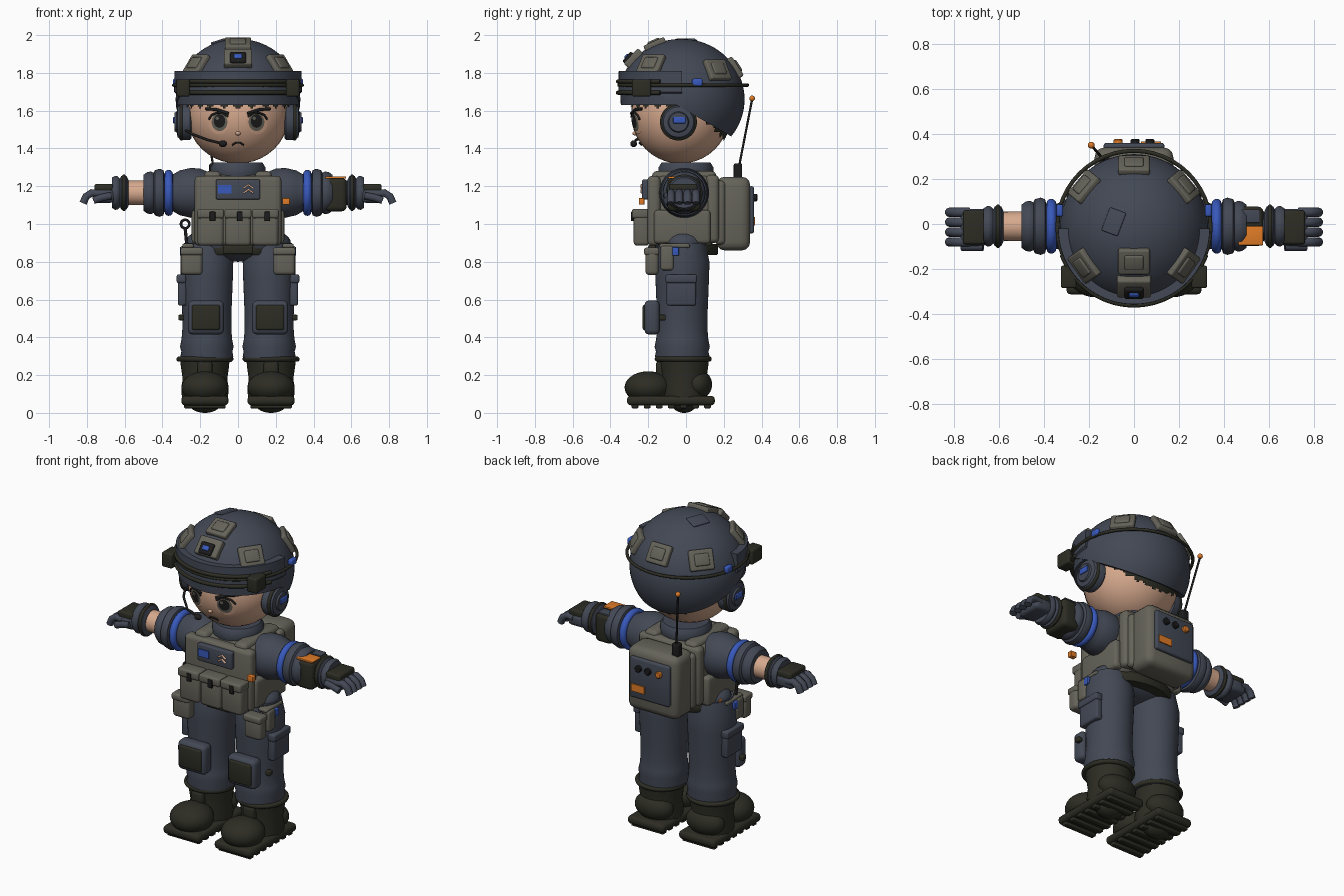
import bpy, bmesh, math
from mathutils import Vector, Matrix

cube = bpy.data.objects.get("Cube")
if cube:
    bpy.data.objects.remove(cube)


def material(name, *rgb):
    m = bpy.data.materials.new(name)
    m.use_nodes = True
    m.diffuse_color = (*rgb, 1)
    m.node_tree.nodes["Principled BSDF"].inputs["Base Color"].default_value = (*rgb, 1)
    return m


NAVY = material("navy cloth", .055, .065, .09)
TAN = material("khaki gear", .13, .125, .1)
OLIVE = material("dark olive", .026, .026, .018)
BLACK = material("black", .012, .012, .012)
SKIN = material("skin", .68, .4, .27)
BLUE = material("blue", .04, .1, .5)
ORANGE = material("orange", .75, .2, .02)


def finish(name, bm, mat):
    bmesh.ops.recalc_face_normals(bm, faces=bm.faces)
    me = bpy.data.meshes.new(name)
    bm.to_mesh(me)
    bm.free()
    me.materials.append(mat)
    me.polygons.foreach_set("use_smooth", [True] * len(me.polygons))
    me.set_sharp_from_angle(angle=math.radians(40))
    ob = bpy.data.objects.new(name, me)
    bpy.context.collection.objects.link(ob)
    return ob


def box(name, loc, size, mat, bevel=.01, rot=None):
    bm = bmesh.new()
    bmesh.ops.create_cube(bm, size=1, matrix=Matrix.Diagonal((*size, 1)))
    if bevel:
        bmesh.ops.bevel(bm, geom=bm.edges[:], offset=min(bevel, min(size) * .45),
                        segments=3, profile=.5, affect='EDGES')
    turn = rot.to_matrix().to_4x4() if rot else Matrix()
    bm.transform(Matrix.Translation(loc) @ turn)
    return finish(name, bm, mat)


def sphere(loc, radii, u=48, v=28):
    bm = bmesh.new()
    bmesh.ops.create_uvsphere(bm, u_segments=u, v_segments=v, radius=1,
                              matrix=Matrix.Translation(loc) @ Matrix.Diagonal((*radii, 1)))
    return bm


def ball(name, loc, radii, mat):
    return finish(name, sphere(loc, radii, 32, 20), mat)


def lathe(name, prof, mat, loc=(0, 0, 0), axis='Z', scale=(1, 1, 1), closed=False,
          start=0, arc=360, steps=48):
    """Revolve (radius, height) points about an axis; partial arcs get end caps."""
    if not closed:
        prof = [(0, prof[0][1])] + prof + [(0, prof[-1][1])]
    bm, full, rows = bmesh.new(), arc == 360, []
    for i in range(steps if full else steps + 1):
        a = math.radians(start + arc * i / steps)
        rows.append([bm.verts.new((r * math.cos(a), r * math.sin(a), h)) for r, h in prof])
    n = len(prof)
    for i in range(steps):
        p, q = rows[i], rows[(i + 1) % len(rows)]
        for j in range(n if closed else n - 1):
            k = (j + 1) % n
            bm.faces.new((p[j], q[j], q[k], p[k]))
    if not full:
        bm.faces.new(rows[0])
        bm.faces.new(rows[-1])
    bmesh.ops.remove_doubles(bm, verts=bm.verts, dist=1e-5)
    for v in bm.verts:
        x, y, z = v.co
        v.co = {'X': (z, x, y), 'Y': (y, z, x), 'Z': (x, y, z)}[axis]
    bm.transform(Matrix.Translation(loc) @ Matrix.Diagonal((*scale, 1)))
    return finish(name, bm, mat)


def ring(name, loc, major, minor, mat, axis='Z', scale=(1, 1, 1), **kw):
    prof = [(major + minor * math.cos(t * math.tau / 12), minor * math.sin(t * math.tau / 12))
            for t in range(12)]
    return lathe(name, prof, mat, loc, axis, scale, closed=True, **kw)


def tube(name, pts, radius, mat):
    cu = bpy.data.curves.new(name, 'CURVE')
    cu.dimensions, cu.bevel_depth, cu.bevel_resolution, cu.use_fill_caps = '3D', radius, 3, True
    sp = cu.splines.new('POLY')
    sp.points.add(len(pts) - 1)
    for p, co in zip(sp.points, pts):
        p.co = (*co, 1)
    sp.use_smooth = True
    cu.materials.append(mat)
    ob = bpy.data.objects.new(name, cu)
    bpy.context.collection.objects.link(ob)


# Head and face
HEAD, HEAD_R = Vector((0, -.03, 1.58)), Vector((.27, .26, .26))
ball("head", HEAD, HEAD_R, SKIN)


def on_face(x, z, lift=.004):
    d = 1 - (x / HEAD_R.x) ** 2 - ((z - HEAD.z) / HEAD_R.z) ** 2
    return Vector((x, HEAD.y - HEAD_R.y * math.sqrt(d) - lift, z))


def face_disc(name, x, z, rx, rz, mat, lift):
    bm = bmesh.new()
    bmesh.ops.create_circle(bm, cap_ends=True, cap_tris=True, segments=24, radius=1)
    for v in bm.verts:
        v.co = on_face(x + v.co.x * rx, z + v.co.y * rz, lift)
    finish(name, bm, mat)


for s in (-1, 1):
    face_disc("eye", s * .1, 1.535, .055, .06, SKIN, .004)
    face_disc("iris", s * .098, 1.54, .042, .048, TAN, .006)
    face_disc("pupil", s * .098, 1.545, .03, .036, BLACK, .008)
    face_disc("eye_glint", s * .098 - .012, 1.56, .009, .009, TAN, .0095)
    tube("eyelash", [on_face(s * (.1 + .055 * math.cos(t)), 1.545 + .045 * math.sin(t))
                     for t in (.2, .8, 1.4, 2, 2.6)], .006, BLACK)
    tube("eyebrow", [on_face(s * x, z) for x, z in ((.05, 1.585), (.11, 1.605), (.17, 1.61))],
         .008, BLACK)
ball("nose", on_face(0, 1.48, 0), (.014, .014, .011), SKIN)
tube("mouth", [on_face(x, z) for x, z in ((-.03, 1.418), (-.012, 1.43), (.012, 1.43), (.03, 1.418))],
     .005, BLACK)

# Hair with a jagged hairline
bm = sphere(HEAD, HEAD_R * 1.035, 128, 80)
low = []
for v in bm.verts:
    jag = .06 * abs((math.atan2(v.co.x, v.co.y) * 4) % 1 - .5)
    if v.co.z < min(1.6, 1.6 - 1.05 * (v.co.y - .03)) + jag:
        low.append(v)
bmesh.ops.delete(bm, geom=low, context='VERTS')
finish("hair", bm, OLIVE)

# Helmet shell, cut along a sloping lower edge
HELM, HELM_R = Vector((0, -.025, 1.66)), Vector((.33, .335, .32))
bm = sphere(HELM, HELM_R, 64, 40)
cut = bmesh.ops.bisect_plane(bm, geom=bm.verts[:] + bm.edges[:] + bm.faces[:],
                             plane_co=(0, -.05, 1.63), plane_no=(0, .5, .87), clear_inner=True)
bmesh.ops.holes_fill(bm, edges=[e for e in cut["geom_cut"] if isinstance(e, bmesh.types.BMEdge)])
finish("helmet_shell", bm, NAVY)
brim = [(.26, 1.63), (.325, 1.63), (.328, 1.69), (.338, 1.7), (.336, 1.81), (.26, 1.81)]
lathe("helmet_brim", brim, NAVY, (0, -.02, 0), closed=True, start=180, arc=180)
ring("helmet_strap", (0, -.015, 1.735), .34, .009, OLIVE)
for z in (1.695, 1.755):
    ring("goggle_rail", (0, -.02, z), .34, .011, OLIVE, start=200, arc=140)
for s in (-1, 1):
    box("rail_bracket", (s * .29, -.235, 1.72), (.07, .1, .09), OLIVE)
    box("strap_clip", (s * .33, .06, 1.75), (.03, .055, .04), BLUE)


def helmet_plate(name, x, y, size, mat, lift=0):
    d = Vector((x, y - HELM.y, 0))
    d.z = HELM_R.z * math.sqrt(1 - (d.x / HELM_R.x) ** 2 - (d.y / HELM_R.y) ** 2)
    n = Vector([d[i] / HELM_R[i] ** 2 for i in range(3)]).normalized()
    box(name, HELM + d + n * lift, size, mat, .01, n.to_track_quat('Z', 'Y'))


for x, y in ((0, -.165), (-.22, -.185), (.22, -.185), (-.22, .165), (.22, .165), (0, .26)):
    helmet_plate("helmet_pad", x, y, (.14, .12, .035), TAN)
    helmet_plate("helmet_pad_center", x, y, (.085, .07, .02), TAN, .016)
helmet_plate("front_mount", 0, -.275, (.15, .11, .05), TAN)
helmet_plate("mount_socket", 0, -.285, (.085, .07, .05), BLACK, .015)
helmet_plate("mount_tab", 0, -.285, (.045, .03, .02), BLUE, .037)
helmet_plate("top_patch", -.09, .01, (.11, .08, .012), NAVY)

# Headset
for s in (-1, 1):
    cup = [(.085, .245), (.095, .255), (.095, .3), (.08, .32), (.055, .325), (.05, .335)]
    lathe("ear_cup", cup, NAVY, (0, -.04, 1.54), 'X', (s, 1, 1))
    ring("ear_cup_rim", (s * .3, -.04, 1.54), .088, .01, OLIVE, 'X')
    box("ear_cup_tab", (s * .337, -.035, 1.55), (.012, .065, .035), BLUE, .004)
tube("mic_boom", [(-.285, -.1, 1.5), (-.24, -.19, 1.475), (-.16, -.265, 1.445), (-.08, -.275, 1.425)],
     .007, BLACK)
ball("microphone", (-.08, -.277, 1.425), (.022, .018, .018), BLACK)

# Torso, collar, vest
lathe("collar", [(.12, 1.2), (.145, 1.26), (.145, 1.3), (.13, 1.325)], NAVY)
ball("pelvis", (0, -.015, .9), (.28, .155, .1), NAVY)
lathe("belt", [(.24, .835), (.25, .845), (.25, .885), (.24, .895)], OLIVE, scale=(.95, .68, 1))
box("belt_buckle", (0, -.18, .865), (.16, .04, .05), OLIVE)
box("vest_body", (0, -.01, 1.07), (.42, .32, .38), TAN, .05)
box("vest_front", (0, -.17, 1.07), (.46, .07, .37), TAN, .025)
box("vest_back", (0, .14, 1.08), (.42, .07, .36), TAN, .025)
for s in (-1, 1):
    box("shoulder_strap", (s * .135, -.01, 1.245), (.09, .34, .07), TAN, .025)
    box("side_wrap", (s * .215, -.02, .985), (.06, .3, .18), TAN, .02)
for i in (-1, 0, 1):
    x = i * .145
    box("ammo_pouch", (x, -.235, .975), (.138, .085, .18), TAN, .02)
    box("pouch_flap", (x, -.242, 1.055), (.142, .09, .05), TAN, .012)
    box("pouch_buckle", (x + .01, -.285, 1.04), (.03, .014, .05), BLACK, .004)
box("chest_panel", (0, -.215, 1.183), (.235, .035, .105), NAVY, .008)
box("chest_patch", (-.07, -.235, 1.185), (.07, .009, .045), BLUE, 0)
for z in (1.175, 1.2):
    tube("chevron", [(.03, -.235, z - .01), (.055, -.235, z + .007), (.08, -.235, z - .01)], .005, SKIN)
box("chest_light", (.255, -.235, 1.12), (.04, .03, .035), ORANGE, .004)
ring("carabiner", (-.28, -.1, 1), .022, .007, BLACK, 'Y')
tube("carabiner_strap", [(-.28, -.1, .98), (-.27, -.1, .88)], .009, BLACK)

# Backpack radio
box("backpack", (0, .25, 1.055), (.35, .18, .39), TAN, .045)
box("backpack_frame", (0, .18, 1.06), (.38, .06, .34), TAN, .025)
box("radio_panel", (0, .345, 1.075), (.27, .03, .25), NAVY, .012)
for x, mat in ((.07, BLACK), (.005, BLACK), (-.07, ORANGE)):
    lathe("radio_knob", [(.02, 0), (.02, .015), (.015, .02)], mat, (x, .358, 1.14), 'Y')
box("radio_label", (.075, .362, 1.015), (.09, .009, .045), ORANGE, 0)
box("antenna_base", (-.13, .275, 1.28), (.045, .045, .08), BLACK, .008)
tube("antenna", [(-.13, .28, 1.3), (-.19, .35, 1.66)], .006, BLACK)
ball("antenna_tip", (-.19, .35, 1.665), (.015, .015, .015), ORANGE)

# Arms and gloved hands
sleeve = [(.1, .13), (.128, .2), (.132, .25), (.118, .31), (.1, .34), (.1, .39), (.12, .395),
          (.127, .415), (.12, .44), (.106, .447), (.113, .46), (.11, .48), (.095, .5)]
cuff = [(.07, .58), (.088, .59), (.092, .605), (.088, .618), (.076, .625), (.088, .637),
        (.09, .65), (.08, .668)]
ARM = (0, -.01, 1.165)
for s in (-1, 1):
    flip = (s, 1, 1)
    lathe("sleeve", sleeve, NAVY, ARM, 'X', flip)
    ring("arm_band", (s * .367, -.01, 1.165), .1, .022, BLUE, 'X')
    lathe("forearm", [(.066, .48), (.064, .6)], SKIN if s < 0 else NAVY, ARM, 'X', flip)
    lathe("glove_cuff", cuff, NAVY, ARM, 'X', flip)
    ring("cuff_strap", (s * .604, -.01, 1.165), .087, .01, OLIVE, 'X')
    box("palm", (s * .71, -.015, 1.15), (.12, .165, .075), NAVY, .025)
    box("hand_guard", (s * .71, -.015, 1.19), (.1, .15, .045), OLIVE, .012)
    for i in range(4):
        y = -.08 + i * .044
        tube("finger", [(s * x, y, z) for x, z in ((.73, 1.16), (.775, 1.165), (.805, 1.145), (.82, 1.11))],
             .021, NAVY)
    tube("thumb", [(s * x, -.1, z) for x, z in ((.67, 1.15), (.72, 1.14), (.765, 1.125))], .02, NAVY)
box("wrist_computer", (.518, -.01, 1.155), (.115, .175, .175), OLIVE, .025)
box("wrist_screen", (.518, .035, 1.243), (.08, .06, .012), NAVY, .004)
box("wrist_marker", (.518, -.052, 1.246), (.11, .085, .012), ORANGE, .004)

# Legs, pads and pockets
leg = [(.13, .27), (.14, .3), (.135, .325), (.142, .35), (.134, .39), (.13, .44), (.13, .52),
       (.134, .62), (.138, .72), (.14, .8), (.12, .9)]
for s in (-1, 1):
    lathe("trouser_leg", leg, NAVY, (s * .165, -.02, 0), scale=(1, 1.03, 1))
    box("knee_base", (s * .17, -.18, .505), (.19, .08, .18), NAVY, .025)
    box("knee_pad", (s * .17, -.215, .505), (.15, .03, .135), OLIVE, .012)
    box("knee_strap_clip", (s * .3, -.125, .505), (.03, .035, .03), OLIVE, .006)
    box("cargo_pocket", (s * .295, -.025, .645), (.045, .155, .155), NAVY, .012)
    box("pocket_flap", (s * .3, -.025, .71), (.05, .165, .045), NAVY, .01)
    box("hip_pouch", (s * .245, -.18, .8), (.115, .07, .14), TAN, .02)
    box("hip_pouch_flap", (s * .245, -.182, .855), (.12, .08, .04), TAN, .012)
    box("side_pouch", (s * .28, -.1, .82), (.05, .07, .13), TAN, .015)
    box("belt_loop", (s * .265, -.06, .885), (.06, .16, .022), TAN, .008)
    box("hip_tab", (s * .298, -.055, .855), (.02, .035, .045), BLUE, .004)
box("hip_marker", (-.255, .03, .9), (.02, .03, .03), ORANGE, .004)

# Boots with treaded soles
for s in (-1, 1):
    x = s * .175
    lathe("boot_shaft", [(.12, .06), (.125, .12), (.118, .18), (.128, .25), (.13, .285)], OLIVE, (x, -.01, 0))
    ring("boot_collar", (x, -.015, .285), .137, .014, OLIVE)
    ball("boot_toe", (x, -.2, .135), (.125, .125, .085), OLIVE)
    ball("boot_heel", (x, .06, .15), (.122, .078, .08), OLIVE)
    box("boot_tongue", (x, -.13, .23), (.08, .06, .09), OLIVE, .02)
    box("boot_sole", (x, -.08, .065), (.25, .465, .05), OLIVE, .02)
    for i in range(7):
        box("sole_tread", (x, -.27 + i * .064, .037), (.22, .035, .025), OLIVE, .005)
    ball("sole_pivot", (x, -.01, .06), (.09, .07, .06), OLIVE)
